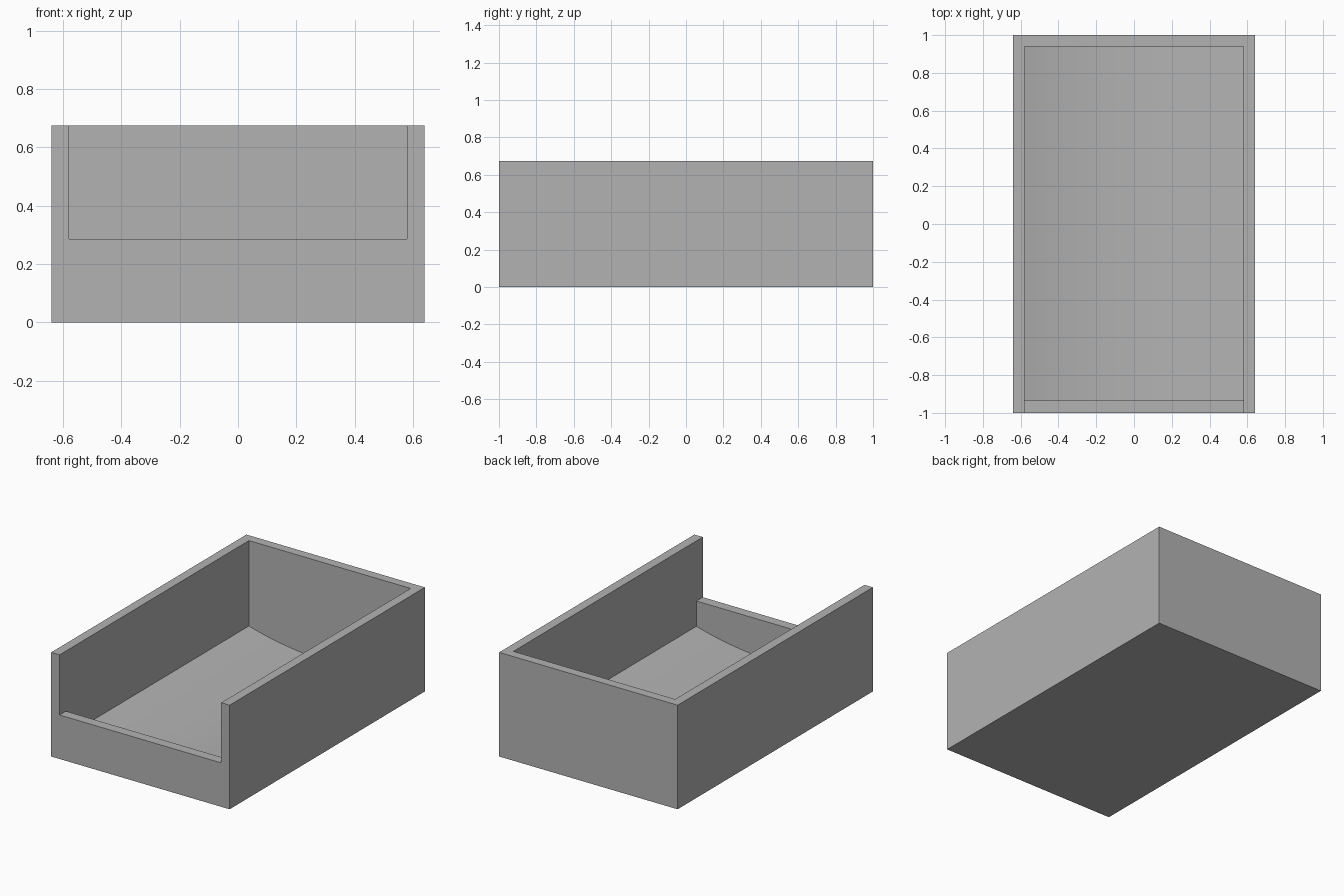
import bpy
import bmesh
import math

cube = bpy.data.objects.get("Cube")
if cube:
    bpy.data.objects.remove(cube, do_unlink=True)

HALF_W, HALF_L, HEIGHT = 0.64, 1.0, 0.675
INNER_W, FRONT_IN, BACK_IN = 0.58, -0.935, 0.94
LIP_Z, FLOOR_EDGE, SAG = 0.285, 0.121, 0.08
SEGMENTS = 24

grey = bpy.data.materials.new("plain_grey")
grey.use_nodes = True
colour = (0.45, 0.45, 0.45, 1)
grey.diffuse_color = colour
grey.node_tree.nodes["Principled BSDF"].inputs["Base Color"].default_value = colour


def extrude_profile(name, profile, y0, y1):
    """Solid made by sweeping an (x, z) profile from y0 to y1."""
    bm = bmesh.new()
    face = bm.faces.new([bm.verts.new((x, y0, z)) for x, z in profile])
    swept = bmesh.ops.extrude_face_region(bm, geom=[face])["geom"]
    for v in swept:
        if isinstance(v, bmesh.types.BMVert):
            v.co.y = y1
    bmesh.ops.recalc_face_normals(bm, faces=bm.faces)
    mesh = bpy.data.meshes.new(name)
    bm.to_mesh(mesh)
    bm.free()
    mesh.materials.append(grey)
    obj = bpy.data.objects.new(name, mesh)
    bpy.context.collection.objects.link(obj)
    return obj


def rectangle(half, z0, z1):
    return [(-half, z0), (half, z0), (half, z1), (-half, z1)]


# Outer block
tray = extrude_profile("open_front_tray", rectangle(HALF_W, 0, HEIGHT), -HALF_L, HALF_L)

# Cavity with a gently dished floor, an arc across the width
radius = (INNER_W ** 2 + SAG ** 2) / (2 * SAG)
half_angle = math.asin(INNER_W / radius)
centre_z = FLOOR_EDGE - SAG + radius
cavity = [(INNER_W, 1), (-INNER_W, 1)]
for i in range(SEGMENTS + 1):
    a = half_angle * (2 * i / SEGMENTS - 1)
    cavity.append((radius * math.sin(a), centre_z - radius * math.cos(a)))

# Cavity and front opening are cut from the block
cutters = [
    extrude_profile("cavity_cutter", cavity, FRONT_IN, BACK_IN),
    extrude_profile("front_opening_cutter", rectangle(INNER_W, LIP_Z, 1), -1.2, 0),
]
bpy.ops.object.select_all(action="DESELECT")
bpy.context.view_layer.objects.active = tray
tray.select_set(True)
for cutter in cutters:
    cutter.hide_render = True
    mod = tray.modifiers.new(cutter.name, "BOOLEAN")
    mod.operation = "DIFFERENCE"
    mod.solver = "EXACT"
    mod.object = cutter
    bpy.ops.object.modifier_apply(modifier=mod.name)
    bpy.data.objects.remove(cutter, do_unlink=True)

# Smooth the dished floor, keep the box edges crisp
bpy.ops.object.shade_smooth_by_angle(angle=math.radians(20))
